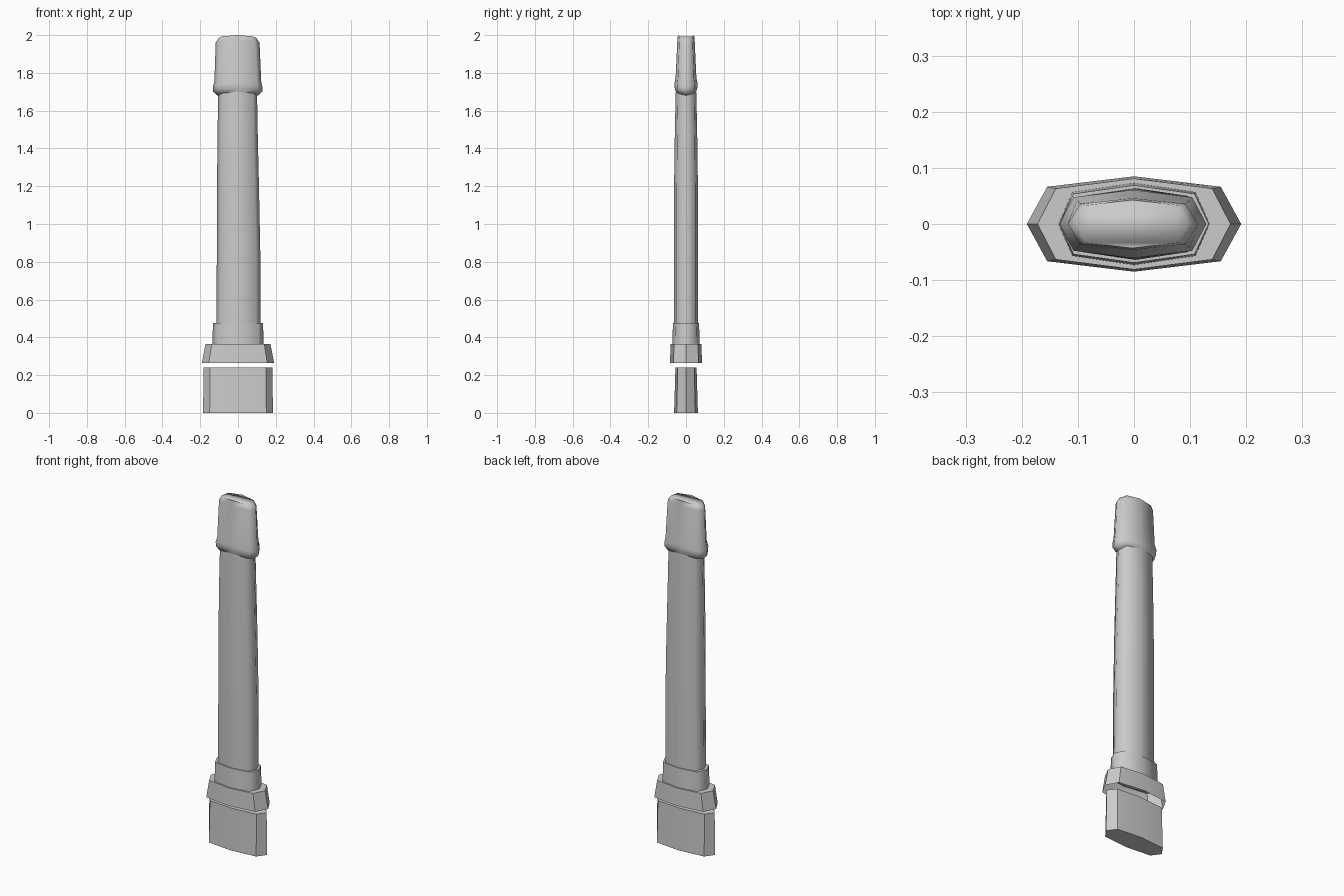
import bpy, bmesh, math

cube = bpy.data.objects.get("Cube")
if cube:
    bpy.data.objects.remove(cube)

grey = bpy.data.materials.new("light grey")
grey.use_nodes = True
colour = (0.6, 0.6, 0.6, 1)
grey.diffuse_color = colour
grey.node_tree.nodes["Principled BSDF"].inputs["Base Color"].default_value = colour

# Long octagon section: pointed ends, gently ridged broad sides
quarter = [(1, 0), (0.81, 0.78), (0, 1)]
upper = quarter + [(-x, y) for x, y in reversed(quarter[:2])]
SECTION = upper + [(x, -y) for x, y in reversed(upper[1:-1])]


def loft(name, rings, angle, cap_bottom=True, cap_top=True):
    """Skin octagon rings given as (z, half width, half depth, end droop, x shift)."""
    bm = bmesh.new()
    loops = []
    for z, rx, ry, droop, shift in rings:
        loops.append([bm.verts.new((x * rx + shift, y * ry, z - droop * x ** 4))
                      for x, y in SECTION])
    count = len(SECTION)
    for low, high in zip(loops, loops[1:]):
        for i in range(count):
            j = (i + 1) % count
            bm.faces.new((low[i], low[j], high[j], high[i]))
    if cap_bottom:
        bm.faces.new(loops[0][::-1])
    if cap_top:
        bm.faces.new(loops[-1])
    mesh = bpy.data.meshes.new(name)
    bm.to_mesh(mesh)
    bm.free()
    obj = bpy.data.objects.new(name, mesh)
    bpy.context.collection.objects.link(obj)
    mesh.materials.append(grey)
    bpy.ops.object.select_all(action="DESELECT")
    obj.select_set(True)
    bpy.context.view_layer.objects.active = obj
    bpy.ops.object.shade_smooth_by_angle(angle=math.radians(angle))
    return obj


# Separate foot block
loft("base_block", [(0, 0.185, 0.063, 0, 0), (0.24, 0.182, 0.056, 0, 0)], 30)

# Flared collar, hollow underneath
loft("collar", [(0.265, 0.191, 0.085, 0, 0), (0.365, 0.172, 0.081, 0, 0)],
     30, cap_bottom=False)

# Short sleeve above the collar
loft("sleeve", [(0.36, 0.135, 0.073, 0, 0), (0.475, 0.133, 0.069, 0, 0)], 60)

# Long, slightly bowed shaft
loft("shaft", [
    (0.45, 0.117, 0.064, 0, 0.002),
    (0.85, 0.115, 0.064, 0, 0.003),
    (1.2, 0.111, 0.063, 0, 0),
    (1.5, 0.106, 0.059, 0, -0.002),
    (1.75, 0.102, 0.053, 0, -0.002),
], 70)

# Tapered head with a rounded lip
loft("head", [
    (1.70, 0.108, 0.054, 0.02, -0.002),
    (1.722, 0.131, 0.060, 0.02, -0.002),
    (1.745, 0.131, 0.061, 0.02, -0.002),
    (1.775, 0.124, 0.055, 0.02, -0.001),
    (1.97, 0.116, 0.046, 0.01, -0.002),
    (2.0, 0.100, 0.043, 0.015, -0.003),
], 65)
